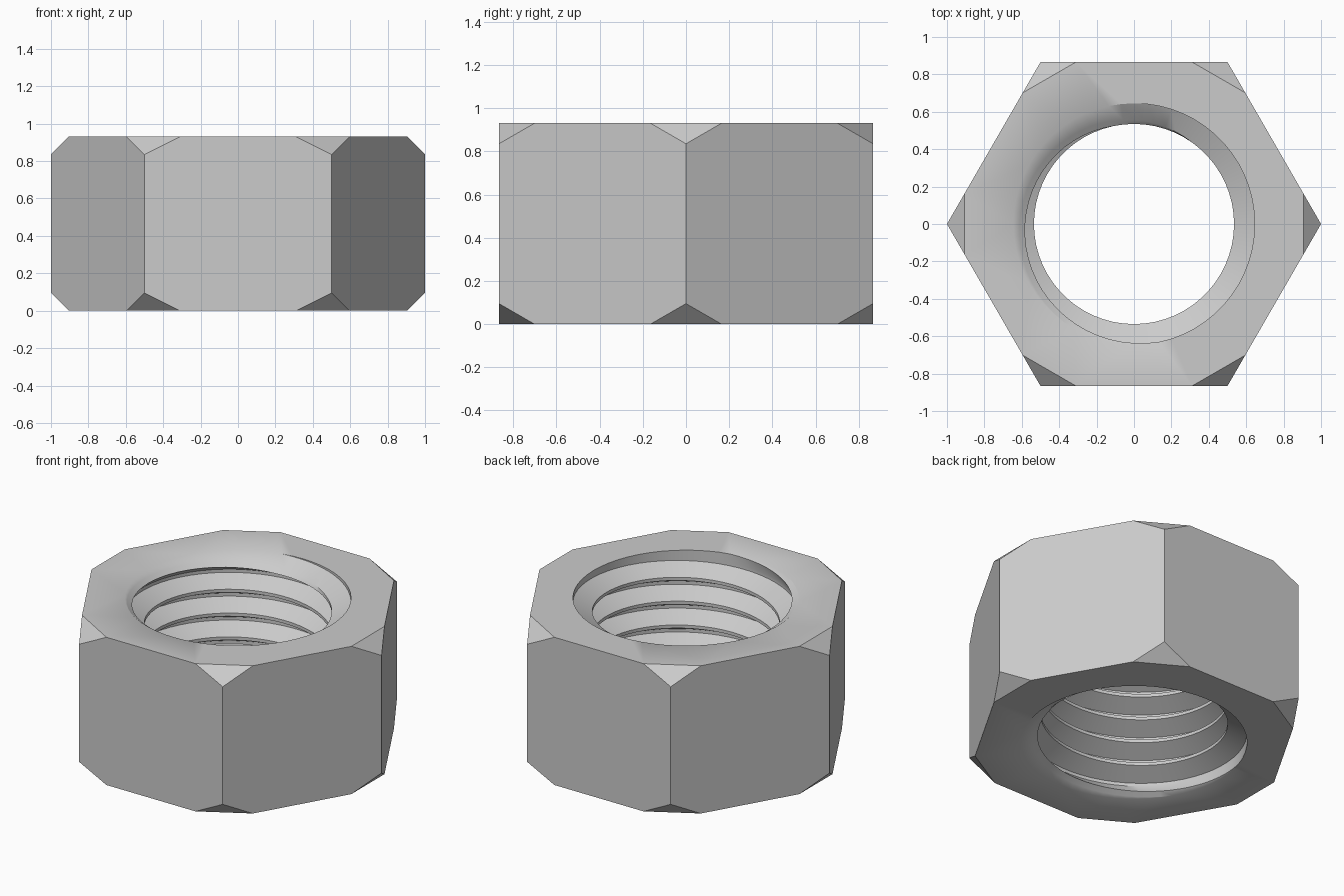
import bpy, bmesh
from math import cos, sin, radians, tau

cube = bpy.data.objects.get("Cube")
if cube:
    bpy.data.objects.remove(cube, do_unlink=True)

HEIGHT = 0.93
CUT = 0.095              # size of the corner cuts
MINOR, MAJOR = 0.535, 0.645
PITCH = 0.15
SEGMENTS = 60
TURNS = 10
LEAD_IN = 0.075          # depth over which the thread ridge fades out

bm = bmesh.new()


def polar(radius, angle, z):
    return bm.verts.new((radius * cos(angle), radius * sin(angle), z))


# Hexagonal outside with a cut at each corner, top and bottom
def corner(k):
    a = radians(60 * k)
    c = (cos(a), sin(a))
    part = {}
    for name, z_end, z_cut in (("top", HEIGHT, HEIGHT - CUT), ("low", 0, CUT)):
        tip = bm.verts.new((c[0], c[1], z_cut))
        ends = []
        for step in (-1, 1):
            b = a + step * radians(60)
            t = CUT * 2
            ends.append(bm.verts.new((c[0] + (cos(b) - c[0]) * t,
                                      c[1] + (sin(b) - c[1]) * t, z_end)))
        bm.faces.new((tip, ends[0], ends[1]))
        part[name] = (tip, ends[0], ends[1])
    return part


corners = [corner(k) for k in range(6)]
for k in range(6):
    p, q = corners[k], corners[(k + 1) % 6]
    bm.faces.new((p["low"][0], p["low"][2], q["low"][1], q["low"][0],
                  q["top"][0], q["top"][1], p["top"][2], p["top"][0]))


# Flat end faces, from the outline to the hole
def get_edge(a, b):
    return bm.edges.get((a, b)) or bm.edges.new((a, b))


for name, z in (("top", HEIGHT), ("low", 0)):
    outline = [v for c in corners for v in c[name][1:]]
    hole = [polar(MAJOR, tau * s / SEGMENTS, z) for s in range(SEGMENTS)]
    edges = [get_edge(loop[i - 1], loop[i])
             for loop in (outline, hole) for i in range(len(loop))]
    bmesh.ops.bridge_loops(bm, edges=edges)

# Helical thread: root and crest rows, trimmed flush at both ends
base = HEIGHT - PITCH * (235 / 360 + 8)
profile = ((-0.02, MINOR), (0.0, MINOR), (0.055, MAJOR), (0.075, MAJOR))
rows = []
for offset, radius in profile:
    row = []
    for s in range(TURNS * SEGMENTS + 1):
        z = base + offset + PITCH * s / SEGMENTS
        fade = max(0, min(1, min(HEIGHT - z, z) / LEAD_IN))
        r = MAJOR + (radius - MAJOR) * fade
        row.append(polar(r, tau * (s % SEGMENTS) / SEGMENTS, max(0, min(HEIGHT, z))))
    rows.append(row)
rows.append(rows[0][SEGMENTS:])   # the next turn closes the profile

for lower, upper in zip(rows, rows[1:]):
    for s in range(min(len(lower), len(upper)) - 1):
        bm.faces.new((lower[s], lower[s + 1], upper[s + 1], upper[s]))

bmesh.ops.remove_doubles(bm, verts=bm.verts, dist=0.0005)
bmesh.ops.dissolve_degenerate(bm, edges=bm.edges, dist=0.0003)
loose = [e for e in bm.edges if not e.link_faces]
bmesh.ops.delete(bm, geom=loose, context="EDGES")
bmesh.ops.recalc_face_normals(bm, faces=bm.faces)

mesh = bpy.data.meshes.new("hex_nut")
bm.to_mesh(mesh)
bm.free()
nut = bpy.data.objects.new("hex_nut", mesh)
bpy.context.collection.objects.link(nut)

# Plain grey metal
steel = bpy.data.materials.new("light_grey")
steel.use_nodes = True
steel.diffuse_color = (0.6, 0.6, 0.6, 1)
steel.node_tree.nodes["Principled BSDF"].inputs["Base Color"].default_value = (0.6, 0.6, 0.6, 1)
mesh.materials.append(steel)

bpy.ops.object.select_all(action="DESELECT")
nut.select_set(True)
bpy.context.view_layer.objects.active = nut
bpy.ops.object.shade_smooth_by_angle(angle=radians(35))
